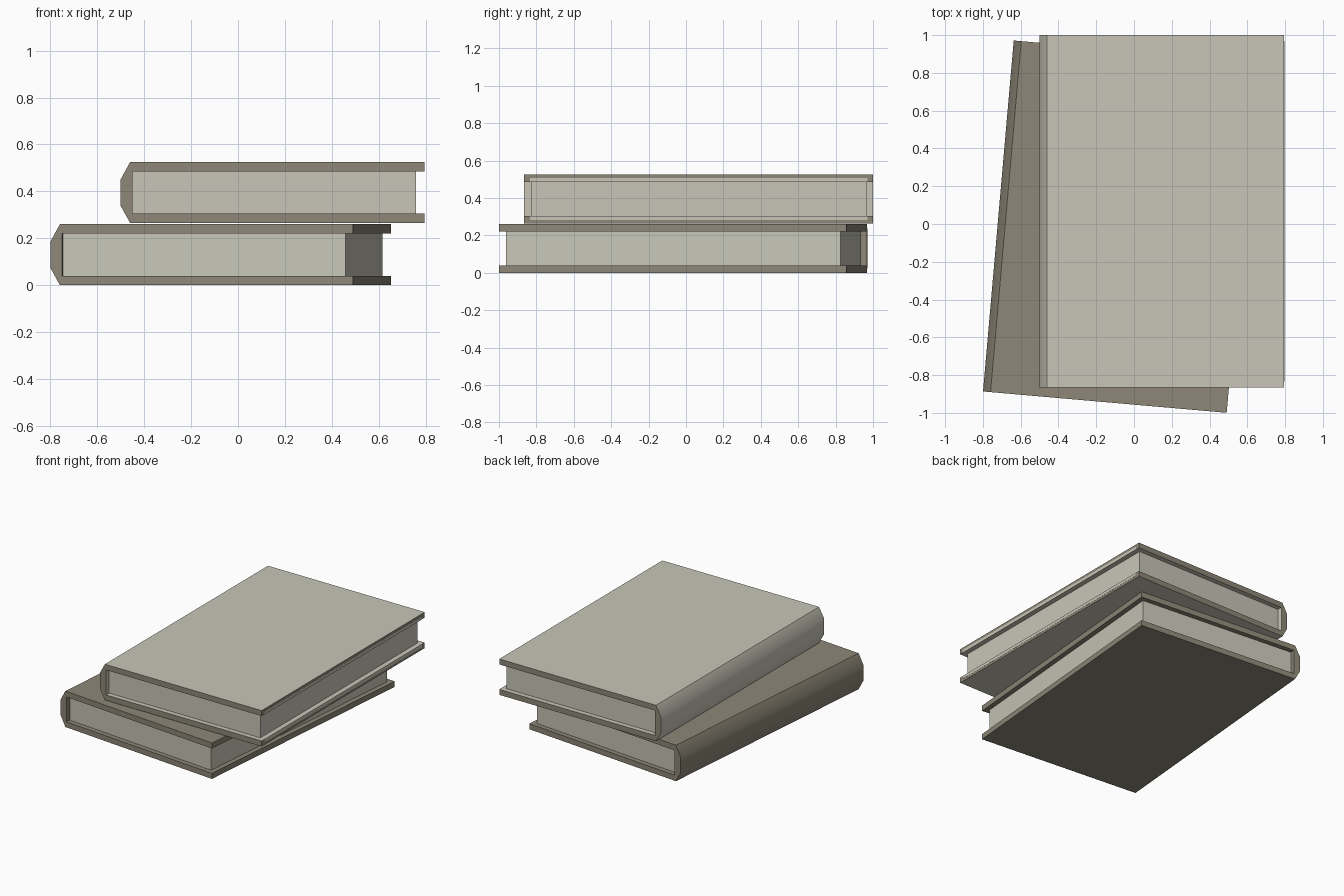
import bpy, bmesh, math

if "Cube" in bpy.data.objects:
    bpy.data.objects.remove(bpy.data.objects["Cube"])

W, L, H = 1.295, 1.865, 0.26     # book width, length, thickness
T = 0.04                         # cover board thickness
INSET = 0.035                    # how far the pages sit inside the cover


def material(name, rgb):
    m = bpy.data.materials.new(name)
    m.diffuse_color = (*rgb, 1)
    m.use_nodes = True
    m.node_tree.nodes["Principled BSDF"].inputs["Base Color"].default_value = m.diffuse_color
    return m


cream = material("cream", (0.578, 0.565, 0.479))
brown = material("grey_brown", (0.266, 0.242, 0.184))


def finish(bm, name, mats, loc, angle):
    bmesh.ops.recalc_face_normals(bm, faces=bm.faces)
    mesh = bpy.data.meshes.new(name)
    bm.to_mesh(mesh)
    bm.free()
    for m in mats:
        mesh.materials.append(m)
    ob = bpy.data.objects.new(name, mesh)
    bpy.context.collection.objects.link(ob)
    ob.location = loc
    ob.rotation_euler.z = angle
    return ob


def box(name, x0, x1, y0, y1, z0, z1, mat, loc, angle):
    bm = bmesh.new()
    bmesh.ops.create_cube(bm, size=1)
    for v in bm.verts:
        v.co = (x1 if v.co.x > 0 else x0,
                y1 if v.co.y > 0 else y0,
                z1 if v.co.z > 0 else z0)
    return finish(bm, name, [mat], loc, angle)


def cover(name, outer, edge, loc, angle):
    # C-shaped profile with a bevelled spine, extruded along the book
    x0, x1 = -W / 2, W / 2
    profile = [(x1, 0), (x0 + 0.04, 0), (x0, 0.073), (x0, H - 0.073),
               (x0 + 0.04, H), (x1, H), (x1, H - T), (x0 + 0.05, H - T),
               (x0 + 0.05, T), (x1, T)]
    bm = bmesh.new()
    face = bm.faces.new([bm.verts.new((x, -L / 2, z)) for x, z in profile])
    ext = bmesh.ops.extrude_face_region(bm, geom=[face])
    for v in ext["geom"]:
        if isinstance(v, bmesh.types.BMVert):
            v.co.y += L
    if face.is_valid and len(face.link_loops if hasattr(face, "link_loops") else face.loops) and \
            not any(abs(f.calc_center_median().y + L / 2) < 1e-4 for f in bm.faces):
        bm.faces.new(face.verts)
    bmesh.ops.recalc_face_normals(bm, faces=bm.faces)
    # board edges get the edge colour
    for f in bm.faces:
        n, c = f.normal, f.calc_center_median()
        f.material_index = int(abs(n.y) > 0.9 or c.x > x1 - 0.001)
    ob = finish(bm, name, [outer, edge], loc, angle)
    bpy.ops.object.select_all(action='DESELECT')
    ob.select_set(True)
    bpy.context.view_layer.objects.active = ob
    bpy.ops.object.shade_smooth_by_angle(angle=math.radians(40))


def book(prefix, outer, loc, angle):
    cover(prefix + "_cover", outer, brown, loc, angle)
    box(prefix + "_pages", -W / 2 + 0.049, W / 2 - INSET, -L / 2 + INSET,
        L / 2 - INSET, T - 0.001, H - T + 0.001, cream, loc, angle)


low, high = (-0.073, -0.014, 0), (0.1475, 0.0675, 0.265)
book("lower_book", brown, low, math.radians(-5))
book("upper_book", cream, high, 0)

# pale lining strips on the fore edges of the upper cover
for tag, z in (("bottom", T - 0.022), ("top", H - T)):
    box("upper_book_lining_" + tag, W / 2 - 0.002, W / 2 + 0.001,
        -L / 2 + 0.03, L / 2 - 0.03, z, z + 0.022, cream, high, 0)
